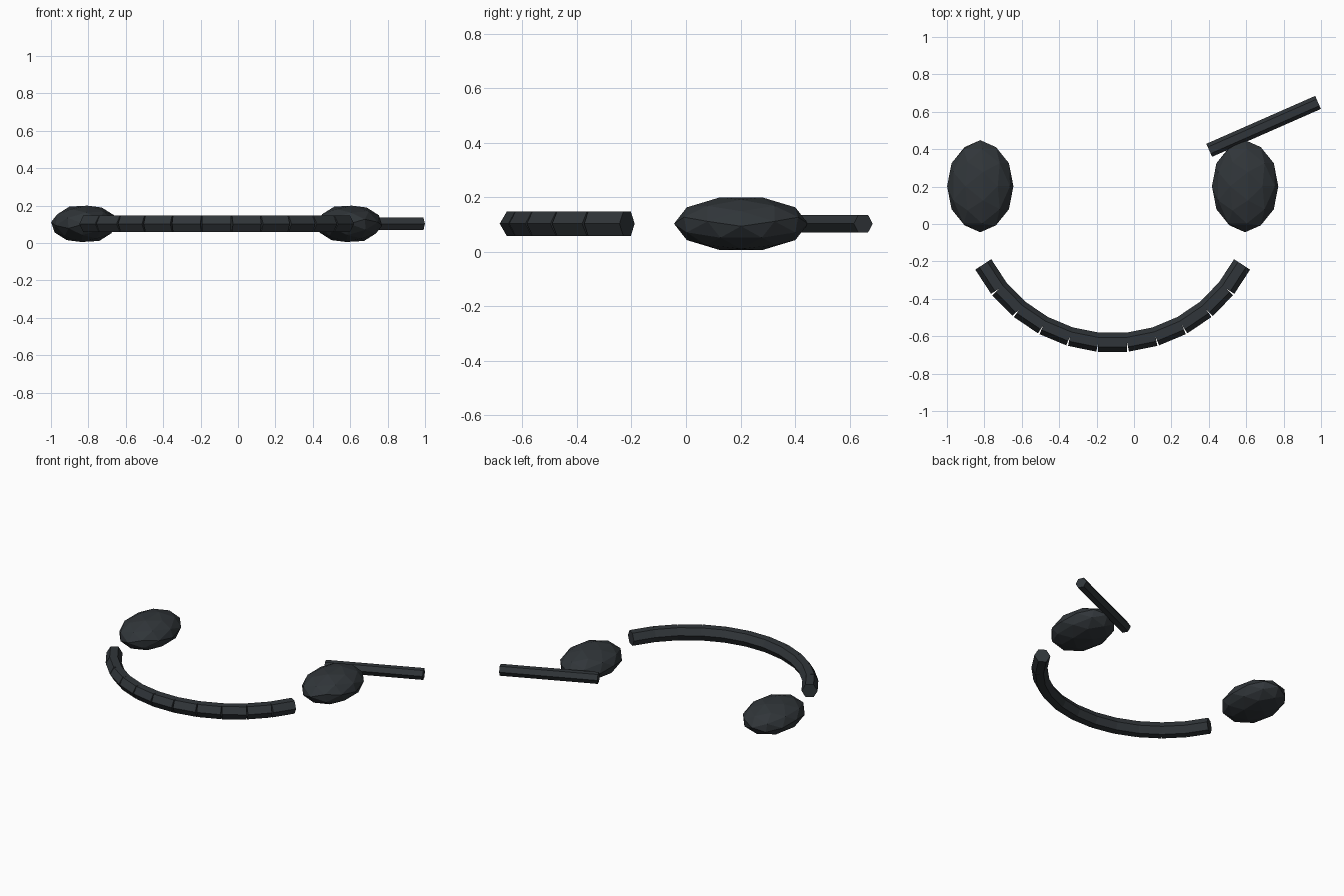
import bpy, bmesh
from math import sin, cos, pi, radians
from mathutils import Vector, Matrix

if "Cube" in bpy.data.objects:
    bpy.data.objects.remove(bpy.data.objects["Cube"])

Z = 0.1025            # all parts share one mid height
UP = Vector((0, 0, 1))

dark = bpy.data.materials.new("dark_slate")
dark.diffuse_color = (0.03, 0.036, 0.041, 1)
dark.use_nodes = True
dark.node_tree.nodes["Principled BSDF"].inputs["Base Color"].default_value = dark.diffuse_color


def finish(name, bm):
    bmesh.ops.recalc_face_normals(bm, faces=bm.faces[:])
    mesh = bpy.data.meshes.new(name)
    bm.to_mesh(mesh)
    bm.free()
    mesh.materials.append(dark)
    obj = bpy.data.objects.new(name, mesh)
    bpy.context.collection.objects.link(obj)
    return obj


def add_bar(bm, a, b, r):
    """Capped six-sided bar from a to b, with corners pointing sideways."""
    side = (b - a).normalized().cross(UP)
    rings = [[bm.verts.new(p + r * (cos(i * pi / 3) * side + sin(i * pi / 3) * UP))
              for i in range(6)] for p in (a, b)]
    for ring in rings:
        bm.faces.new(ring)
    for i in range(6):
        j = (i + 1) % 6
        bm.faces.new((rings[0][i], rings[0][j], rings[1][j], rings[1][i]))


# Eyes: faceted icospheres, edge-up, stretched into flat ovals
for name, x in (("left_eye", -0.822), ("right_eye", 0.594)):
    bm = bmesh.new()
    bmesh.ops.create_icosphere(bm, subdivisions=2, radius=1)
    bmesh.ops.transform(bm, verts=bm.verts[:], matrix=(
        Matrix.Translation((x, 0.202, Z))
        @ Matrix.Diagonal((0.178, 0.246, Z, 1))
        @ Matrix.Rotation(radians(31.717), 4, 'Y')))
    finish(name, bm)

# Mouth: eleven straight bars along an arc, open wedges on the outer side
R, HALF, COUNT = 0.78, radians(62.5), 11
centre = Vector((-0.114, 0.144, Z))
angles = [-HALF + 2 * HALF * i / COUNT for i in range(COUNT + 1)]
path = [centre + R * Vector((sin(t), -cos(t), 0)) for t in angles]
bm = bmesh.new()
for a, b in zip(path, path[1:]):
    add_bar(bm, a, b, 0.051)
finish("mouth", bm)

# Single raised eyebrow
bm = bmesh.new()
add_bar(bm, Vector((0.402, 0.394, Z)), Vector((0.984, 0.65, Z)), 0.038)
finish("eyebrow", bm)
